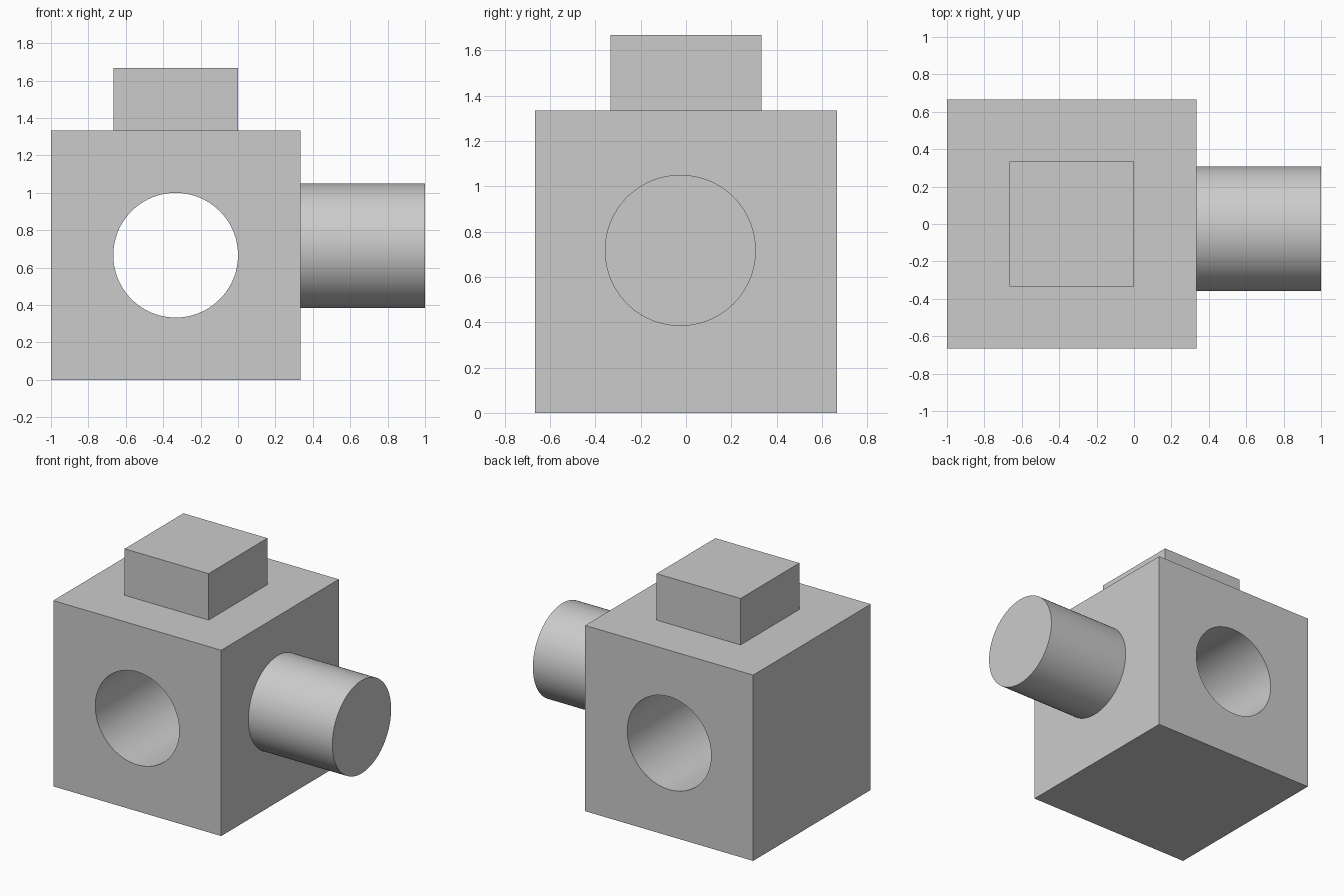
import bpy
import math

old = bpy.data.objects.get("Cube")
if old:
    bpy.data.objects.remove(old, do_unlink=True)

GREY = (0.6, 0.6, 0.6, 1.0)
grey = bpy.data.materials.new("plain grey")
grey.use_nodes = True
grey.diffuse_color = GREY
grey.node_tree.nodes["Principled BSDF"].inputs["Base Color"].default_value = GREY

U = 1 / 3        # base unit: every size is a multiple of this
SINK = 0.01      # overlap of attached parts into the body


def finish(name):
    obj = bpy.context.object
    obj.name = name
    obj.data.name = name
    obj.data.materials.append(grey)
    bpy.ops.object.transform_apply(location=False, rotation=True, scale=True)
    return obj


def box(name, size, location):
    bpy.ops.mesh.primitive_cube_add(size=1, location=location)
    bpy.context.object.scale = size
    return finish(name)


def cylinder(name, depth, location, rotation):
    bpy.ops.mesh.primitive_cylinder_add(
        vertices=96, radius=U, depth=depth, location=location, rotation=rotation)
    return finish(name)


def smooth(obj):
    bpy.ops.object.select_all(action="DESELECT")
    obj.select_set(True)
    bpy.context.view_layer.objects.active = obj
    bpy.ops.object.shade_smooth_by_angle(angle=math.radians(30))


# Cube body with a round hole running front to back
body = box("body", (4 * U, 4 * U, 4 * U), (-U, 0, 2 * U))
cutter = cylinder("hole_cutter", 5 * U, (-U, 0, 2 * U), (math.pi / 2, 0, 0))
cutter.hide_render = True
bore = body.modifiers.new("bore", "BOOLEAN")
bore.operation = "DIFFERENCE"
bore.solver = "EXACT"
bore.object = cutter
bpy.context.view_layer.objects.active = body
bpy.ops.object.modifier_apply(modifier=bore.name)
bpy.data.objects.remove(cutter, do_unlink=True)
smooth(body)

# Square block on top
box("top_block", (2 * U, 2 * U, U + SINK), (-U, 0, 4.5 * U - SINK / 2))

# Round peg on the left side, slightly off centre
peg = cylinder("side_peg", 2 * U + SINK, (2 * U - SINK / 2, -0.025, 0.717),
               (0, math.pi / 2, 0))
smooth(peg)
